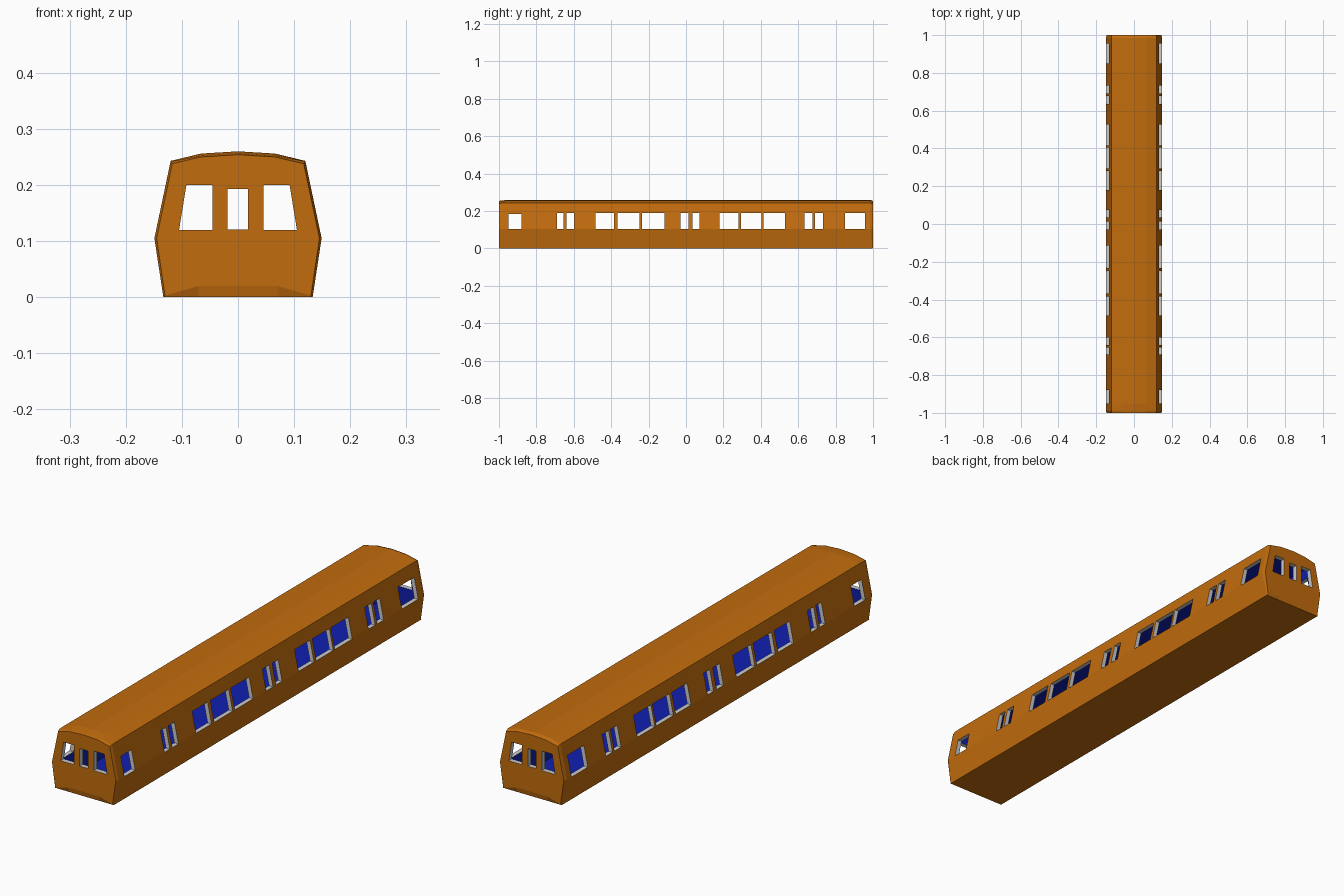
import bpy, bmesh

if "Cube" in bpy.data.objects:
    bpy.data.objects.remove(bpy.data.objects["Cube"])

def material(name, rgb):
    m = bpy.data.materials.new(name)
    m.diffuse_color = (*rgb, 1)
    m.use_nodes = True
    m.node_tree.nodes["Principled BSDF"].inputs["Base Color"].default_value = m.diffuse_color
    return m

MATS = [material("orange_paint", (0.54, 0.15, 0.004)),
        material("blue_interior", (0.005, 0.014, 0.43)),
        material("grey_frame", (0.6, 0.6, 0.6))]

def loft(bm, rings):
    """Closed solid through rings with equal point counts."""
    vs = [[bm.verts.new(p) for p in r] for r in rings]
    n = len(vs[0])
    for a, b in zip(vs, vs[1:]):
        for i in range(n):
            bm.faces.new((a[i], a[(i + 1) % n], b[(i + 1) % n], b[i]))
    bm.faces.new(vs[0])
    bm.faces.new(vs[-1][::-1])

def solid(name, ring_sets, mat):
    bm = bmesh.new()
    for rings in ring_sets:
        loft(bm, rings)
    bmesh.ops.recalc_face_normals(bm, faces=bm.faces)
    me = bpy.data.meshes.new(name)
    bm.to_mesh(me)
    bm.free()
    for m in MATS:
        me.materials.append(m)
    for p in me.polygons:
        p.material_index = mat
    ob = bpy.data.objects.new(name, me)
    bpy.context.collection.objects.link(ob)
    return ob

def section(half, y, y_base=None):
    """Mirror a half profile (bottom to roof centre) into a full ring at y."""
    full = half + [(-x, z) for x, z in reversed(half) if x > 0]
    return [(x, y_base if y_base and z == 0 else y, z) for x, z in full]

def cut(ob, tool):
    mod = ob.modifiers.new("cut", 'BOOLEAN')
    mod.operation, mod.solver, mod.object = 'DIFFERENCE', 'EXACT', tool
    bpy.context.view_layer.objects.active = ob
    bpy.ops.object.modifier_apply(modifier=mod.name)
    bpy.data.objects.remove(tool)

# carriage body, with slightly tapered ends and a shallow tuck under each end
FULL = [(0.07, 0), (0.133, 0), (0.149, 0.105), (0.12, 0.243), (0.066, 0.256), (0, 0.26)]
END = [(0.07, 0.02), (0.13, 0.003), (0.145, 0.105), (0.117, 0.238), (0.065, 0.25), (0, 0.254)]
FRONT = [(0.07, 0), (0.133, 0), (0.149, 0.105), (0.12, 0.242), (0.066, 0.252), (0, 0.256)]
body = solid("carriage_body", [[section(END, -1), section(FRONT, -0.988, -0.996),
                                section(FULL, -0.95), section(FULL, 0.985, 0.996),
                                section(END, 1)]], 0)

# hollow interior
INNER = [(0.07, 0.018), (0.117, 0.018), (0.131, 0.105), (0.105, 0.228), (0.062, 0.238), (0, 0.242)]
cut(body, solid("interior_cutter", [[section(INNER, -0.98), section(INNER, 0.98)]], 1))

# side windows, cut through both walls
SPANS = [(-0.95, -0.88), (-0.69, -0.655), (-0.64, -0.6), (-0.485, -0.385), (-0.367, -0.248),
         (-0.234, -0.115), (-0.03, 0.014), (0.034, 0.073), (0.18, 0.28), (0.295, 0.405),
         (0.415, 0.528), (0.634, 0.677), (0.69, 0.732), (0.85, 0.956)]
boxes = []
for i, (a, b) in enumerate(SPANS):
    top = 0.183 if i == 0 else 0.189
    boxes.append([[(x, a, 0.104), (x, b, 0.104), (x, b, top), (x, a, top)] for x in (-0.3, 0.3)])
cut(body, solid("side_window_cutter", boxes, 2))

# end windows: central door pane and slanted outer panes
panes = [[(-0.019, 0.121), (0.018, 0.121), (0.018, 0.193), (-0.019, 0.193)]]
for s in (-1, 1):
    panes.append([(s * 0.045, 0.12), (s * 0.105, 0.12), (s * 0.092, 0.2), (s * 0.045, 0.2)])
cut(body, solid("end_window_cutter",
                [[[(x, y, z) for x, z in p] for y in (-1.1, 1.1)] for p in panes], 2))
